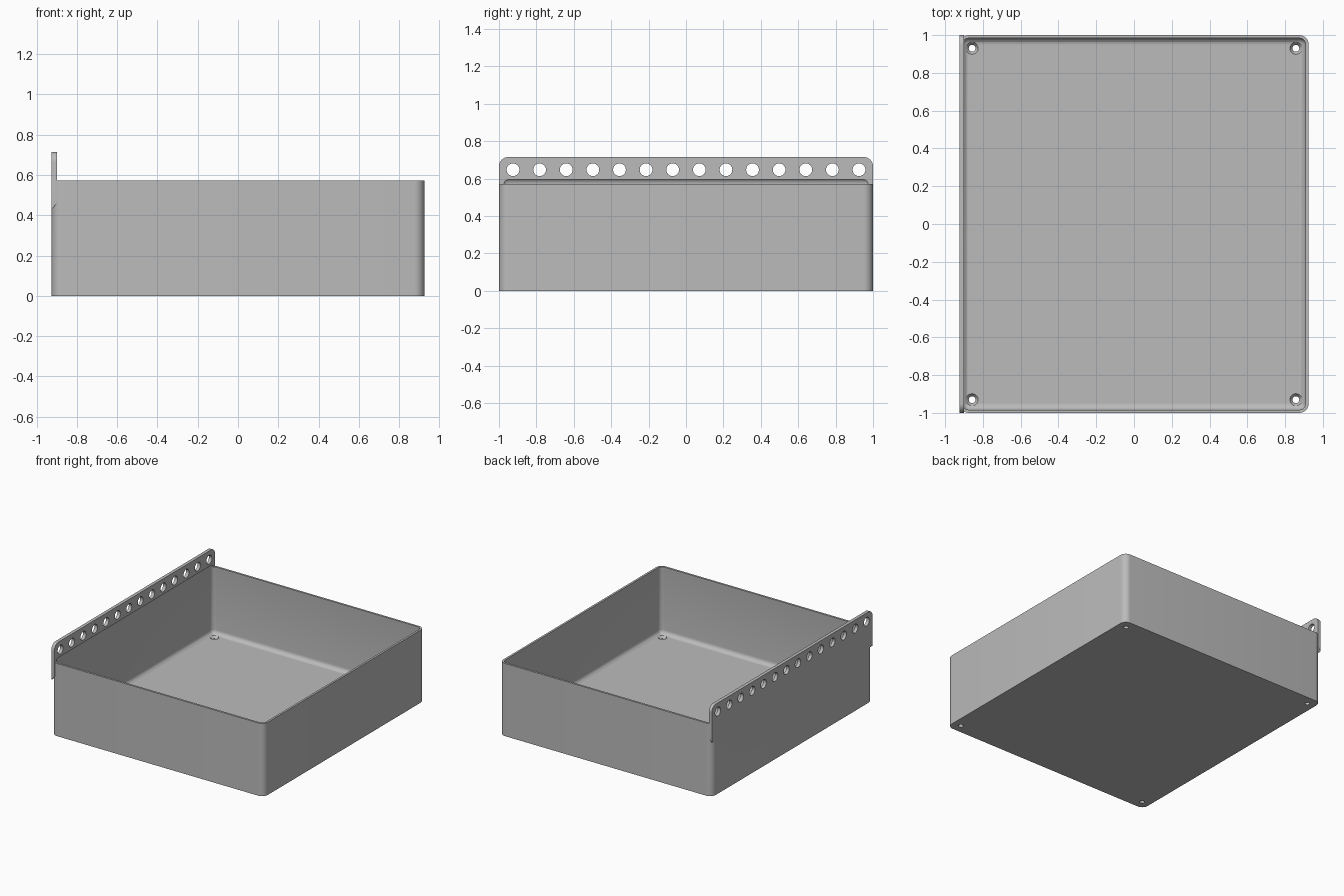
import bpy, bmesh, math
from mathutils import Matrix, Vector

cube = bpy.data.objects.get("Cube")
if cube:
    bpy.data.objects.remove(cube, do_unlink=True)

X, Y, RIM, TOP = 0.925, 1.0, 0.572, 0.715   # half sizes, tray rim, flange top
WALL, FLOOR, TAB = 0.016, 0.045, 0.026


def finish(name, bm):
    bmesh.ops.recalc_face_normals(bm, faces=bm.faces)
    mesh = bpy.data.meshes.new(name)
    bm.to_mesh(mesh)
    bm.free()
    obj = bpy.data.objects.new(name, mesh)
    bpy.context.collection.objects.link(obj)
    return obj


def box(name, lo, hi, radius, pick):
    """Box with the edges chosen by pick(direction, midpoint) rounded."""
    lo, hi = Vector(lo), Vector(hi)
    bm = bmesh.new()
    bmesh.ops.create_cube(bm, size=1)
    bmesh.ops.scale(bm, vec=hi - lo, verts=bm.verts)
    bmesh.ops.translate(bm, vec=(lo + hi) / 2, verts=bm.verts)
    edges = []
    for e in bm.edges:
        a, b = (v.co for v in e.verts)
        if pick((b - a).normalized(), (a + b) / 2):
            edges.append(e)
    bmesh.ops.bevel(bm, geom=edges, offset=radius, segments=8, profile=0.5,
                    affect='EDGES', clamp_overlap=True)
    return finish(name, bm)


def cones(name, spots, axis, r1, r2, depth):
    """Row of cylinders or cones along one axis."""
    bm = bmesh.new()
    turn = Vector((0, 0, 1)).rotation_difference(Vector(axis)).to_matrix().to_4x4()
    for p in spots:
        bmesh.ops.create_cone(bm, cap_ends=True, segments=32, radius1=r1, radius2=r2,
                              depth=depth, matrix=Matrix.Translation(p) @ turn)
    return finish(name, bm)


def combine(target, tool, operation):
    mod = target.modifiers.new(operation.title(), 'BOOLEAN')
    mod.operation, mod.solver, mod.object = operation, 'EXACT', tool
    bpy.context.view_layer.objects.active = target
    bpy.ops.object.modifier_apply(modifier=mod.name)
    bpy.data.objects.remove(tool, do_unlink=True)


# Tray body with rounded vertical corners
tray = box("tray", (-X, -Y, 0), (X, Y, RIM), 0.05, lambda d, m: abs(d.z) > 0.9)

# Hanging flange: rounded top corners, sloped underside
flange = box("flange", (-X, -Y, 0.43), (-X + TAB, Y, TOP), 0.05,
             lambda d, m: abs(d.x) > 0.9 and m.z > RIM)
for v in flange.data.vertices:
    if v.co.z < 0.44 and v.co.x > -X + TAB / 2:
        v.co.z += 0.03
combine(tray, flange, 'UNION')

# Cavity with filleted edges, undercutting the flange slightly
cavity = box("cavity", (-X + WALL, -Y + WALL, FLOOR), (X - WALL, Y - WALL, 0.604),
             0.034, lambda d, m: True)
combine(tray, cavity, 'DIFFERENCE')

# Row of holes through the flange
row = [Vector((-X, -0.925 + 1.85 * i / 13, 0.647)) for i in range(14)]
combine(tray, cones("flange_holes", row, (1, 0, 0), 0.034, 0.034, 0.2), 'DIFFERENCE')

# Countersunk screw holes in the floor corners
corners = [(sx * 0.857, sy * 0.93) for sx in (-1, 1) for sy in (-1, 1)]
shafts = [Vector((x, y, FLOOR / 2)) for x, y in corners]
sinks = [Vector((x, y, FLOOR - 0.005)) for x, y in corners]
combine(tray, cones("screw_shafts", shafts, (0, 0, 1), 0.018, 0.018, 0.2), 'DIFFERENCE')
combine(tray, cones("countersinks", sinks, (0, 0, 1), 0.017, 0.039, 0.03), 'DIFFERENCE')

# Material and shading
grey = bpy.data.materials.new("plain grey")
grey.use_nodes = True
grey.diffuse_color = (0.5, 0.5, 0.5, 1)
grey.node_tree.nodes["Principled BSDF"].inputs["Base Color"].default_value = (0.5, 0.5, 0.5, 1)
tray.data.materials.clear()
tray.data.materials.append(grey)
for f in tray.data.polygons:
    f.material_index = 0
bpy.ops.object.select_all(action='DESELECT')
tray.select_set(True)
bpy.context.view_layer.objects.active = tray
bpy.ops.object.shade_smooth_by_angle(angle=math.radians(30))
